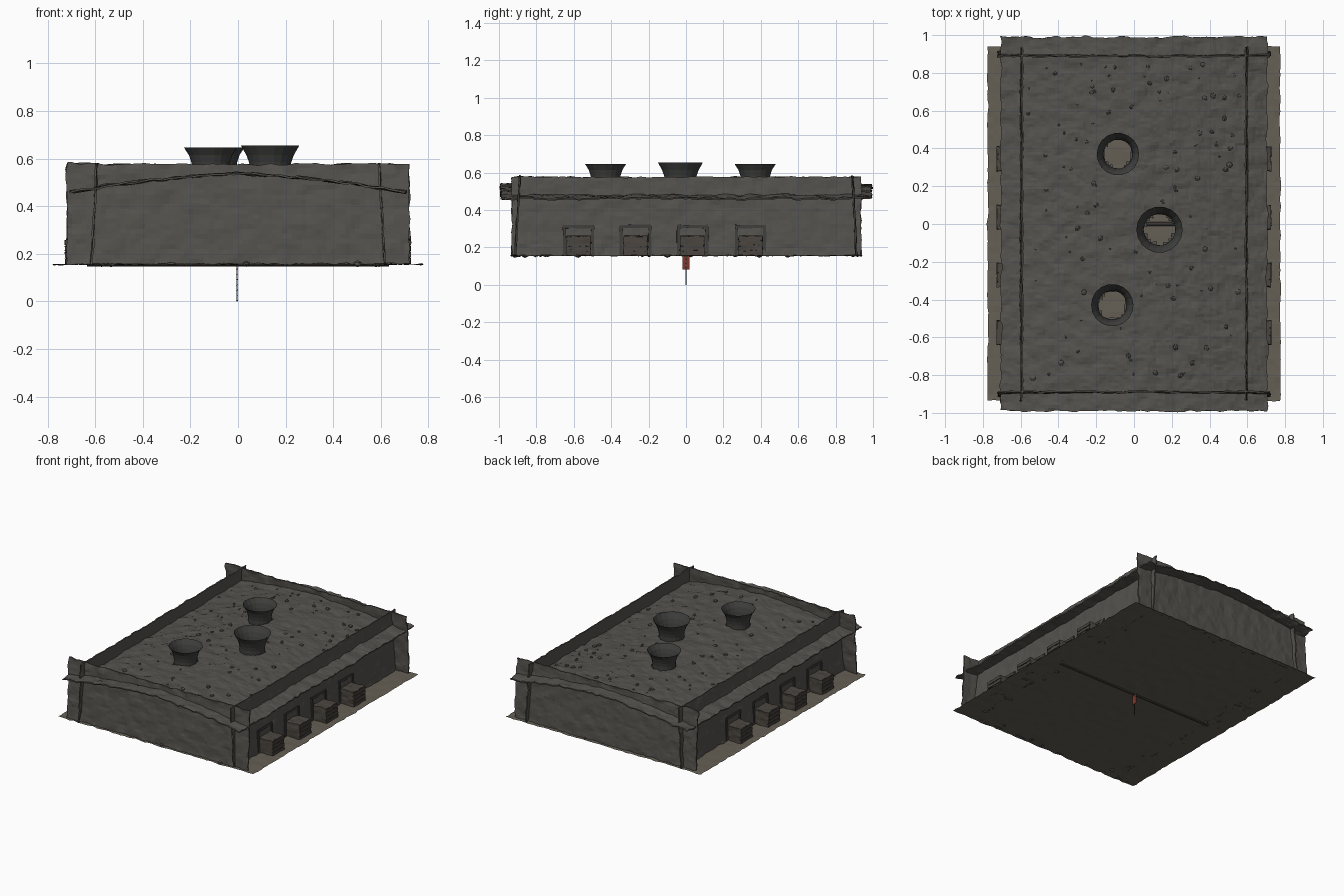
import bpy, bmesh, math, random
from mathutils import Vector, Matrix, noise

if "Cube" in bpy.data.objects:
    bpy.data.objects.remove(bpy.data.objects["Cube"])

random.seed(4)


def material(name, rgb):
    m = bpy.data.materials.new(name)
    m.diffuse_color = (*rgb, 1)
    m.use_nodes = True
    m.node_tree.nodes["Principled BSDF"].inputs["Base Color"].default_value = m.diffuse_color
    return m


EARTH = material("dark_earth", (0.09, 0.085, 0.075))
SOOT = material("soot", (0.05, 0.05, 0.048))
FLOOR = material("floor_clay", (0.13, 0.115, 0.09))
WOOD = material("weathered_wood", (0.07, 0.06, 0.05))
CLOTH = material("red_cloth", (0.22, 0.04, 0.025))

CHIMNEYS = [(-0.085, 0.37, 0.11, 0.647), (0.135, -0.03, 0.12, 0.655), (-0.115, -0.43, 0.11, 0.647)]
NICHES = [-0.575, -0.27, 0.035, 0.345]


def finish(name, bm, mat, smooth=False):
    me = bpy.data.meshes.new(name)
    bm.normal_update()
    bm.to_mesh(me)
    bm.free()
    ob = bpy.data.objects.new(name, me)
    bpy.context.collection.objects.link(ob)
    me.materials.append(mat)
    if smooth:
        for p in me.polygons:
            p.use_smooth = True
    return ob


def sheet(name, nu, nv, place, mat, rough, thick=0.0, seed=0, skip=None, edge=0.006):
    """Rough sheet: place(u, v) maps the unit square to space, noise makes it lumpy."""
    bm = bmesh.new()
    off = Vector((seed * 7.3, 3.1, 1.7))
    rows = []
    for j in range(nv + 1):
        row = []
        for i in range(nu + 1):
            p = Vector(place(i / nu, j / nv))
            n = noise.noise_vector(p * 14 + off) * rough + noise.noise_vector(p * 40 + off) * rough * 0.5
            if i in (0, nu) or j in (0, nv):
                n += noise.noise_vector(p * 25 + off) * edge
            row.append(bm.verts.new(p + n))
        rows.append(row)
    for j in range(nv):
        for i in range(nu):
            c = place((i + 0.5) / nu, (j + 0.5) / nv)
            if not (skip and skip(c)):
                bm.faces.new((rows[j][i], rows[j][i + 1], rows[j + 1][i + 1], rows[j + 1][i]))
    bmesh.ops.delete(bm, geom=[v for v in bm.verts if not v.link_faces], context='VERTS')
    ob = finish(name, bm, mat)
    if thick:
        mod = ob.modifiers.new("thickness", 'SOLIDIFY')
        mod.thickness = thick
        mod.offset = 0
    return ob


def box(name, size, loc, mat, cuts=0, rough=0.0):
    bm = bmesh.new()
    bmesh.ops.create_cube(bm, size=1, matrix=Matrix.Translation(loc) @ Matrix.Diagonal((*size, 1)))
    if cuts:
        bmesh.ops.subdivide_edges(bm, edges=bm.edges[:], cuts=cuts, use_grid_fill=True)
    for v in bm.verts:
        v.co += noise.noise_vector(v.co * 30) * rough
    return finish(name, bm, mat)


def roof_z(x):
    return 0.535 - 0.075 * min(1, abs(x) / 0.71) ** 1.6


def over_hole(p):
    return any(math.hypot(p[0] - x, p[1] - y) < r * 0.66 for x, y, r, _ in CHIMNEYS)


# floor slab and vaulted roof
sheet("floor", 50, 60, lambda u, v: (-0.775 + 1.55 * u, -0.935 + 1.875 * v, 0.156), FLOOR, 0.003, seed=1)
sheet("roof", 84, 120, lambda u, v: (-0.705 + 1.41 * u, -0.99 + 1.98 * v, roof_z(-0.705 + 1.41 * u)),
      EARTH, 0.009, 0.008, 2, over_hole)

# walls lean inwards and rise above the roof as a parapet
for s, side in ((-1, "left"), (1, "right")):
    sheet(side + "_wall", 90, 20,
          lambda u, v: (s * (0.617 - 0.025 * v), -0.932 + 1.868 * u, 0.157 + 0.42 * v),
          EARTH, 0.006, 0.008, 3 + s)
for s, side in ((-1, "front"), (1, "back")):
    sheet(side + "_wall", 70, 20,
          lambda u, v: (-0.72 + 1.44 * u, s * (0.913 - 0.025 * v), 0.157 + 0.42 * v),
          EARTH, 0.006, 0.008, 8 + s)

# flared smoke vents
for k, (cx, cy, r, top) in enumerate(CHIMNEYS):
    bm = bmesh.new()
    profile = [(0.70, 0.50), (0.70, 0.56), (0.74, 0.585), (0.83, 0.615), (1.02, top)]
    N = 18
    rings = [[bm.verts.new((cx + f * r * math.cos(2 * math.pi * i / N),
                            cy + f * r * math.sin(2 * math.pi * i / N), z)) for i in range(N)]
             for f, z in profile]
    for a, b in zip(rings, rings[1:]):
        for i in range(N):
            bm.faces.new((a[i], a[(i + 1) % N], b[(i + 1) % N], b[i]))
    finish(f"smoke_vent_{k + 1}", bm, SOOT)

# side hatches: stacked planks with a frame on the wall behind
for s, side in ((-1, "left"), (1, "right")):
    for k, y in enumerate(NICHES):
        tag = f"{side}_{k + 1}"
        box("hatch_" + tag, (0.12, 0.125, 0.105), (s * 0.66, y, 0.21), WOOD, 5, 0.006)
        for j in range(4):
            box(f"hatch_plank_{tag}_{j + 1}", (0.012, 0.13, 0.02), (s * 0.72, y, 0.17 + 0.026 * j), WOOD, 2, 0.004)
        for d in (-1, 1):
            box(f"hatch_post_{tag}_{'a' if d < 0 else 'b'}", (0.02, 0.016, 0.155),
                (s * 0.612, y + d * 0.076, 0.235), SOOT, 2, 0.003)
        box("hatch_lintel_" + tag, (0.02, 0.165, 0.018), (s * 0.608, y, 0.312), SOOT, 2, 0.003)

# loose stones on the roof and around the foot of the walls
bm = bmesh.new()


def stone(x, y, z, r):
    m = (Matrix.Translation((x, y, z)) @ Matrix.Rotation(random.uniform(0, 6), 4, 'Z')
         @ Matrix.Diagonal((r, r * random.uniform(0.7, 1), r * 0.7, 1)))
    bmesh.ops.create_icosphere(bm, subdivisions=1, radius=1, matrix=m)


for _ in range(110):
    x, y = random.uniform(-0.56, 0.56), random.uniform(-0.85, 0.85)
    if not any(math.hypot(x - c[0], y - c[1]) < 0.13 for c in CHIMNEYS):
        stone(x, y, roof_z(x) + 0.004, random.uniform(0.006, 0.018))
for _ in range(30):
    s = random.choice((-1, 1))
    if random.random() < 0.5:
        stone(random.uniform(-0.6, 0.6), s * random.uniform(0.86, 0.92), 0.158, random.uniform(0.008, 0.02))
    else:
        stone(s * random.uniform(0.57, 0.63), random.uniform(-0.85, 0.85), 0.158, random.uniform(0.008, 0.02))
finish("loose_stones", bm, EARTH)

# cross beam under the floor
bm = bmesh.new()
bmesh.ops.create_cone(bm, cap_ends=True, segments=8, radius1=0.011, radius2=0.011, depth=1.27,
                      matrix=Matrix.Translation((0, 0, 0.158)) @ Matrix.Rotation(math.pi / 2, 4, 'Y'))
finish("cross_beam", bm, WOOD)

# cloth strip and hanging cord with knots
box("cloth_strip", (0.004, 0.036, 0.075), (-0.004, 0, 0.12), CLOTH, 3, 0.002)
bm = bmesh.new()
bmesh.ops.create_cone(bm, cap_ends=True, segments=6, radius1=0.002, radius2=0.002, depth=0.157,
                      matrix=Matrix.Translation((-0.004, 0, 0.0785)))
for i in range(7):
    bmesh.ops.create_icosphere(bm, subdivisions=1, radius=0.004,
                               matrix=Matrix.Translation((-0.004, 0, 0.004 + 0.022 * i)))
finish("hanging_cord", bm, SOOT)
